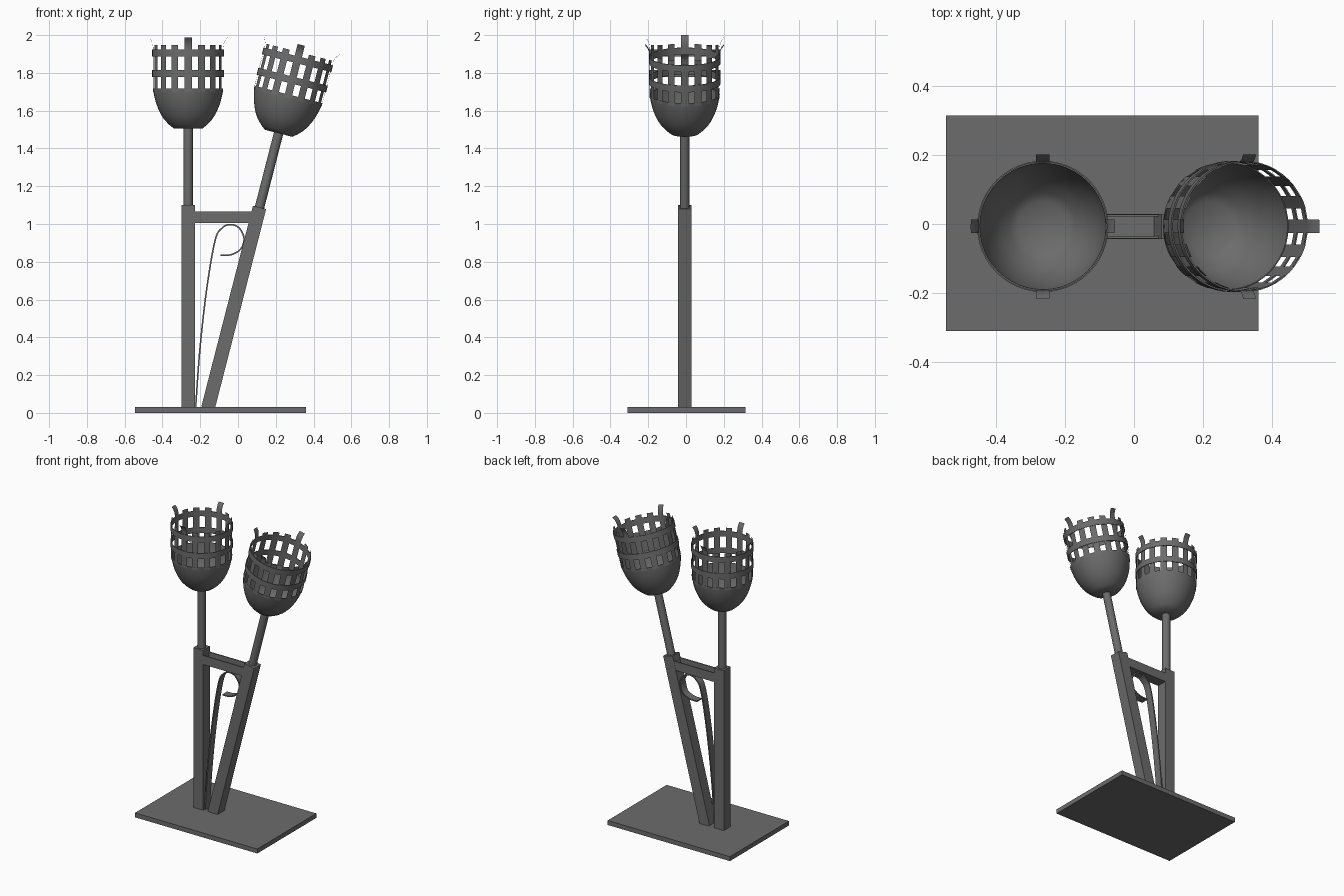
import bpy, bmesh, math
from mathutils import Matrix, Vector

if "Cube" in bpy.data.objects:
    bpy.data.objects.remove(bpy.data.objects["Cube"])

CY = -0.007  # depth centre of the stand
iron = bpy.data.materials.new("dark_iron")
iron.diffuse_color = (.15, .15, .15, 1)
iron.use_nodes = True
iron.node_tree.nodes["Principled BSDF"].inputs["Base Color"].default_value = iron.diffuse_color


def make(name, bm, mat=Matrix(), smooth=False):
    bmesh.ops.recalc_face_normals(bm, faces=bm.faces)
    bm.transform(mat)
    me = bpy.data.meshes.new(name)
    bm.to_mesh(me)
    bm.free()
    me.materials.append(iron)
    ob = bpy.data.objects.new(name, me)
    bpy.context.collection.objects.link(ob)
    if smooth:
        bpy.ops.object.select_all(action='DESELECT')
        ob.select_set(True)
        bpy.context.view_layer.objects.active = ob
        bpy.ops.object.shade_smooth_by_angle(angle=math.radians(50))
    return ob


def add_box(bm, lo, hi):
    lo, hi = Vector(lo), Vector(hi)
    m = Matrix.Translation((lo + hi) / 2) @ Matrix.Diagonal((*(hi - lo), 1))
    bmesh.ops.create_cube(bm, size=1, matrix=m)


def box(name, lo, hi, mat=Matrix()):
    bm = bmesh.new()
    add_box(bm, lo, hi)
    return make(name, bm, mat)


def lathe(name, prof, mat, n=48, closed=False):
    bm = bmesh.new()
    rings = [[bm.verts.new((r * math.cos(2 * math.pi * i / n), r * math.sin(2 * math.pi * i / n), z))
              for i in range(n)] for r, z in prof]
    for k in range(len(rings) if closed else len(rings) - 1):
        a, b = rings[k], rings[(k + 1) % len(rings)]
        for i in range(n):
            j = (i + 1) % n
            bm.faces.new((a[i], a[j], b[j], b[i]))
    if not closed:  # flat end discs
        bm.faces.new(rings[0])
        bm.faces.new(rings[-1])
    return make(name, bm, mat, True)


def torch(side, mat, leg):
    # square post and round tube; local origin is the post top
    box(side + "_post", (-.036, -.036, -leg), (.036, .036, 0), mat)
    lathe(side + "_tube", [(.025, -.02), (.025, .406)], mat, 24)
    # thin-walled bowl
    outer = [(.075, .405), (.1, .425), (.125, .451), (.143, .478), (.157, .507),
             (.168, .535), (.176, .563), (.183, .595), (.186, .617)]
    inner = [(r - .003, z + .003) for r, z in outer[::-1]]
    inner[0] = (.183, .617)
    lathe(side + "_bowl", outer + inner, mat)
    # two hoops
    for label, z in (("lower", .677), ("upper", .788)):
        lathe(f"{side}_{label}_hoop", [(.186, z), (.190, z), (.190, z + .037), (.186, z + .037)],
              mat, closed=True)
    # sheet slats, every fourth one longer and curled outwards
    bm = bmesh.new()
    for i in range(16):
        prof = [(.1855, .6), (.1855, .848)]
        if i % 4 == 0:
            prof = [(.1855, .6), (.1855, .835), (.189, .855), (.197, .873), (.209, .888)]
        rot = Matrix.Rotation(i * math.pi / 8, 3, 'Z')
        rows = [[bm.verts.new(rot @ Vector((r - (.001 if s else 0), s * .0195, z))) for s in (-1, 0, 1)]
                for r, z in prof]
        for a, b in zip(rows, rows[1:]):
            for k in (0, 1):
                bm.faces.new((a[k], a[k + 1], b[k + 1], b[k]))
    make(side + "_basket_slats", bm, mat, True)


# base plate
box("base_plate", (-.545, -.31, 0), (.36, .314, .03))

# upright and leaning torches
torch("upright", Matrix.Translation((-.264, CY, 1.10)), 1.075)
torch("leaning", Matrix.Translation((.114, CY, 1.088)) @ Matrix.Rotation(math.radians(14.4), 4, 'Y'), 1.098)

# channel-shaped crossbar
bm = bmesh.new()
add_box(bm, (-.232, CY - .035, 1.005), (.085, CY + .035, 1.012))
for s in (-1, 1):
    add_box(bm, (-.232, CY + s * .0315 - .0035, 1.005), (.085, CY + s * .0315 + .0035, 1.065))
make("crossbar", bm)

# scroll strip: smooth path swept with a flat section
pts = [(-.224, .03), (-.202, .334), (-.166, .653), (-.122, .91), (-.085, .978), (-.04, .997),
       (.005, .98), (.032, .925), (.015, .868), (-.035, .838), (-.093, .834)]
P = [Vector(p) for p in [pts[0]] + pts + [pts[-1]]]
path = []
for a, b, c, d in zip(P, P[1:], P[2:], P[3:]):
    for k in range(6):
        t = k / 6
        path.append(.5 * (2 * b + (c - a) * t + (2 * a - 5 * b + 4 * c - d) * t * t
                          + (3 * b - a - 3 * c + d) * t ** 3))
path.append(P[-1])
bm = bmesh.new()
rings = []
for i, p in enumerate(path):
    d = (path[min(i + 1, len(path) - 1)] - path[max(i - 1, 0)]).normalized()
    n = Vector((-d.y, d.x)) * .004
    rings.append([bm.verts.new((q.x, CY + y, q.y)) for q, y in
                  ((p + n, -.025), (p + n, .025), (p - n, .025), (p - n, -.025))])
for a, b in zip(rings, rings[1:]):
    for k in range(4):
        j = (k + 1) % 4
        bm.faces.new((a[k], a[j], b[j], b[k]))
bm.faces.new(rings[0])
bm.faces.new(rings[-1])
make("scroll_strip", bm, smooth=True)
